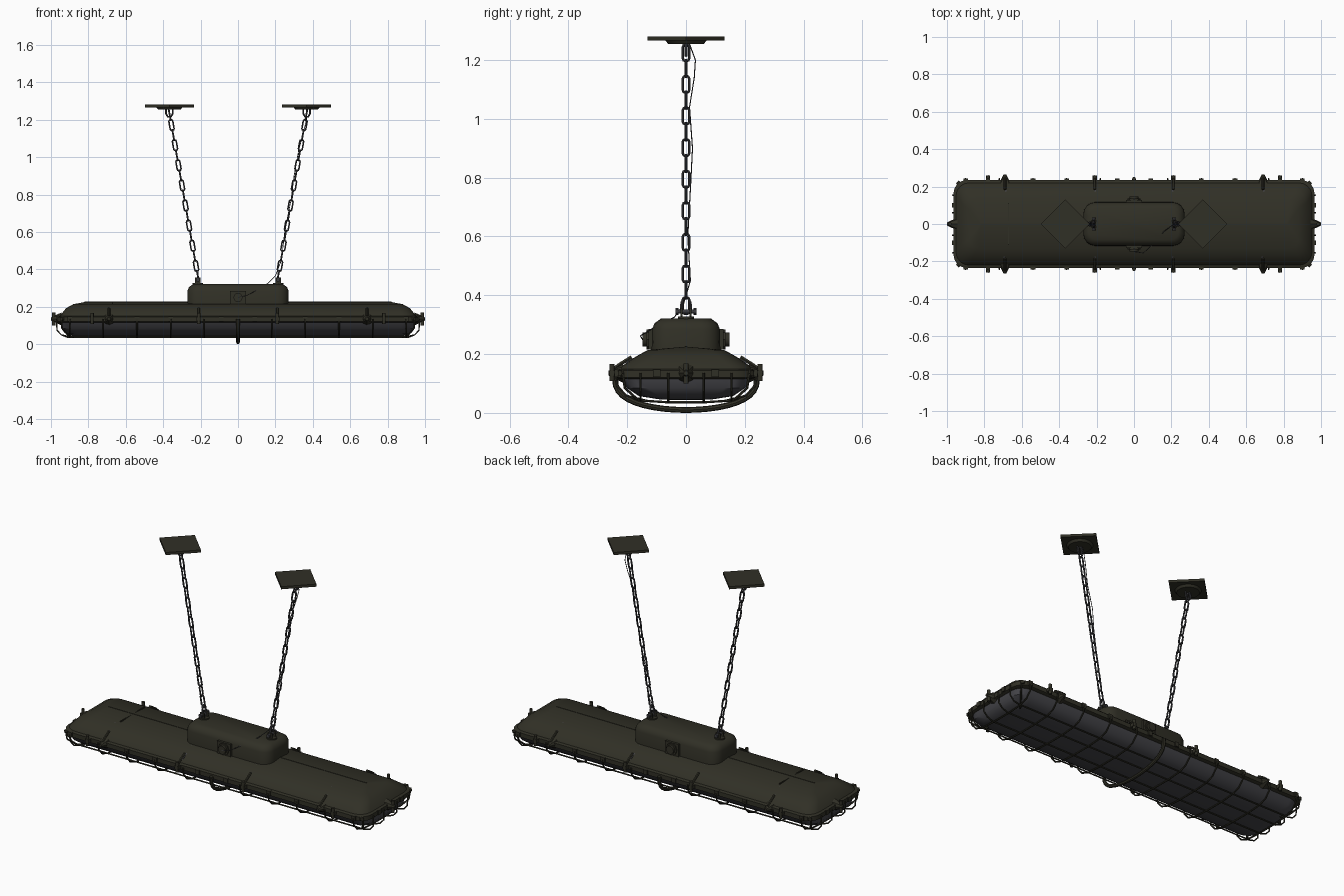
import bpy, bmesh, math
from mathutils import Vector, Quaternion, Matrix

if "Cube" in bpy.data.objects:
    bpy.data.objects.remove(bpy.data.objects["Cube"], do_unlink=True)


def material(name, color):
    m = bpy.data.materials.new(name)
    m.use_nodes = True
    m.diffuse_color = (*color, 1)
    bsdf = next(n for n in m.node_tree.nodes if n.type == 'BSDF_PRINCIPLED')
    bsdf.inputs["Base Color"].default_value = (*color, 1)
    return m


OLIVE = material("olive paint", (0.030, 0.029, 0.019))
GLASS = material("smoky glass", (0.060, 0.060, 0.068))
STEEL = material("dark steel", (0.045, 0.045, 0.050))


def add(name, mesh, mat, smooth=True):
    ob = bpy.data.objects.new(name, mesh)
    bpy.context.collection.objects.link(ob)
    if not mesh.materials:
        mesh.materials.append(mat)
    if smooth:
        bpy.ops.object.select_all(action='DESELECT')
        ob.select_set(True)
        bpy.context.view_layer.objects.active = ob
        bpy.ops.object.shade_smooth_by_angle(angle=math.radians(35))
    return ob


def from_bmesh(name, bm, mat, smooth=True):
    bmesh.ops.recalc_face_normals(bm, faces=bm.faces)
    mesh = bpy.data.meshes.new(name)
    bm.to_mesh(mesh)
    bm.free()
    return add(name, mesh, mat, smooth)


def loft(name, rings, mat, steps=4):
    """Stack rounded rectangles given as (half x, half y, corner, z)."""
    bm = bmesh.new()
    loops = []
    for hx, hy, c, z in rings:
        loop = []
        for q, (sx, sy) in enumerate([(1, 1), (-1, 1), (-1, -1), (1, -1)]):
            for k in range(steps + 1):
                a = (q + k / steps) * math.pi / 2
                loop.append(bm.verts.new((sx * (hx - c) + c * math.cos(a),
                                          sy * (hy - c) + c * math.sin(a), z)))
        loops.append(loop)
    for lo, hi in zip(loops, loops[1:]):
        for i in range(len(lo)):
            j = (i + 1) % len(lo)
            bm.faces.new((lo[i], lo[j], hi[j], hi[i]))
    bm.faces.new(loops[0])
    bm.faces.new(loops[-1])
    return from_bmesh(name, bm, mat)


def wire(name, points, radius, mat, closed=False, res=1):
    """Round wire swept through the points."""
    cu = bpy.data.curves.new(name, 'CURVE')
    cu.dimensions = '3D'
    cu.bevel_depth, cu.bevel_resolution, cu.use_fill_caps = radius, res, True
    sp = cu.splines.new('POLY')
    sp.points.add(len(points) - 1)
    for p, co in zip(sp.points, points):
        p.co = (*co, 1)
    sp.use_cyclic_u = closed
    tmp = bpy.data.objects.new(name, cu)
    bpy.context.collection.objects.link(tmp)
    mesh = bpy.data.meshes.new_from_object(tmp.evaluated_get(bpy.context.evaluated_depsgraph_get()))
    bpy.data.objects.remove(tmp, do_unlink=True)
    mesh.materials.clear()
    return add(name, mesh, mat)


def rod(name, a, b, r1, mat, r2=None, sides=12):
    """Cylinder or cone from a to b."""
    a, b = Vector(a), Vector(b)
    bm = bmesh.new()
    turn = (b - a).to_track_quat('Z', 'Y').to_matrix().to_4x4()
    bmesh.ops.create_cone(bm, cap_ends=True, segments=sides, radius1=r1,
                          radius2=r1 if r2 is None else r2, depth=(b - a).length,
                          matrix=Matrix.Translation((a + b) / 2) @ turn)
    return from_bmesh(name, bm, mat)


def box(name, center, size, mat, spin=0):
    bm = bmesh.new()
    bmesh.ops.create_cube(bm, size=1, matrix=Matrix.Translation(center)
                          @ Matrix.Rotation(spin, 4, 'Z') @ Matrix.Diagonal((*size, 1)))
    return from_bmesh(name, bm, mat, False)


# Body shell with a shallow ridge, rim and lens
loft("body_shell", [(.955, .222, .07, .145), (.945, .217, .07, .16), (.92, .17, .06, .192),
                    (.88, .13, .05, .214), (.82, .004, .002, .225)], OLIVE)
loft("rim", [(.955, .225, .07, .115), (.965, .235, .07, .12),
             (.965, .235, .07, .145), (.955, .225, .07, .15)], OLIVE)
loft("lens", [(.95, .22, .07, .125), (.946, .202, .07, .085), (.925, .16, .07, .057),
              (.88, .09, .06, .046), (.8, .02, .02, .043)], GLASS)
box("roof_seam", (-.67, 0, .221), (.006, .22, .006), OLIVE)
box("roof_ridge", (0, 0, .222), (1.64, .008, .01), OLIVE)

# Top gear housing
loft("gear_housing", [(.27, .117, .06, .205), (.27, .115, .06, .285),
                      (.262, .107, .055, .305), (.24, .085, .045, .321)], OLIVE)

# Cable glands on both long sides
for s in (1, -1):
    box("gland_base", (0, s * .118, .25), (.085, .02, .07), OLIVE)
    rod("gland_nut", (0, s * .12, .25), (0, s * .135, .25), .034, OLIVE, sides=8)
    rod("gland_barrel", (0, s * .13, .25), (0, s * .148, .25), .024, OLIVE)

# Guard cage: cross wires, lengthwise wires and end loops
half = [(.242, .135), (.236, .095), (.205, .06), (.155, .042), (.06, .036)]
section = half + [(-y, z) for y, z in reversed(half)]
for i in range(-5, 6):
    if i:
        wire("cage_cross_wire", [(i * .18, y, z) for y, z in section], .0045, OLIVE)
for y, z in ((.06, .036), (.155, .042)):
    run = [(.97, .135), (.968, .075), (.945, .05), (.91, z)]
    for s in (1, -1):
        path = [(x, s * y, h) for x, h in run] + [(-x, s * y, h) for x, h in reversed(run)]
        wire("cage_long_wire", path, .004, OLIVE)
for sx in (1, -1):
    for sy in (1, -1):
        wire("cage_corner_wire", [(sx * .945, sy * .215, .135), (sx * .94, sy * .208, .085),
                                  (sx * .91, sy * .17, .05), (sx * .88, sy * .13, .04)], .0045, OLIVE)

# Thick centre hoop
hoop = [(.242 * math.cos(a), .125 - .115 * math.sin(a) ** .7)
        for a in [math.pi * k / 20 for k in range(1, 20)]]
wire("centre_hoop", [(0, .242, .135)] + [(0, y, z) for y, z in hoop] + [(0, -.242, .135)],
     .010, OLIVE, res=2)

# Clamps along the rim
for sx in (1, -1):
    for sy in (1, -1):
        for x in (.21, .78):
            box("clamp_lug", (sx * x, sy * .242, .135), (.022, .036, .02), OLIVE)
            rod("clamp_bolt", (sx * x, sy * .252, .108), (sx * x, sy * .252, .167), .009, OLIVE)
        rod("clamp_wedge", (sx * .69, sy * .215, .135), (sx * .69, sy * .264, .135), .032, OLIVE, .008, 8)
        for x in (.21, .69):
            # Sloped strap and its thin gusset
            wire("clamp_strap", [(sx * x, sy * .185, .19), (sx * x, sy * .225, .165),
                                 (sx * x, sy * .245, .15)], .007, OLIVE)
            bm = bmesh.new()
            bm.faces.new([bm.verts.new((sx * x, sy * y, z)) for y, z in
                          ((.127, .215), (.218, .165), (.17, .18))])
            ob = from_bmesh("clamp_gusset", bm, GLASS, False)
            ob.modifiers.new("thickness", 'SOLIDIFY').thickness = .008
        rod("corner_bolt", (sx * .925, sy * .205, .135), (sx * .945, sy * .225, .135), .014, OLIVE, .01, 8)
        for x in (.09, .36, .54, .9):
            box("wire_bracket", (sx * x, sy * .236, .135), (.025, .014, .026), OLIVE)
    rod("end_wedge", (sx * .945, 0, .135), (sx, 0, .135), .034, OLIVE, .008, 8)
    rod("end_bolt", (sx * .985, 0, .1), (sx * .985, 0, .168), .009, OLIVE)
    for y in (.1, -.1):
        box("end_bracket", (sx * .965, y, .135), (.014, .025, .026), OLIVE)

# One chain link, reused along both chains
corner, hw, hl = .008, .0105, .0285
link_path = []
for q, (sx, sz) in enumerate([(1, 1), (-1, 1), (-1, -1), (1, -1)]):
    for k in range(3):
        a = (q + k / 2) * math.pi / 2
        link_path.append((sx * (hw - corner) + corner * math.cos(a), 0,
                          sz * (hl - corner) + corner * math.sin(a)))
first = wire("chain_link", link_path, .0048, STEEL, closed=True)
link_mesh = first.data
bpy.data.objects.remove(first, do_unlink=True)

for s in (1, -1):
    low, high = Vector((s * .215, 0, .365)), Vector((s * .365, 0, 1.225))
    tilt = (high - low).to_track_quat('Z', 'Y')
    for i in range(17):
        ob = add("chain_link", link_mesh, STEEL, False)
        ob.location = low.lerp(high, i / 16)
        up = high - low
        lean = Quaternion((0, 1, 0), math.atan2(up.x, up.z))
        ob.rotation_mode = 'QUATERNION'
        ob.rotation_quaternion = lean @ Quaternion((0, 0, 1), 0 if i % 2 else math.pi / 2)
    # Lower eye bracket with cross bolt
    rod("eye_base", (s * .215, 0, .315), (s * .215, 0, .328), .028, OLIVE)
    for y in (.016, -.016):
        box("eye_cheek", (s * .215, y, .338), (.028, .007, .036), OLIVE)
    rod("eye_bolt", (s * .215, -.036, .345), (s * .215, .036, .345), .007, STEEL)
    for y in (.03, -.03):
        rod("eye_nut", (s * .215, y - .005, .345), (s * .215, y + .005, .345), .012, STEEL, sides=6)
    wire("lower_shackle", [(s * .215, y, z) for y, z in
                           ((.017, .345), (.015, .375), (.006, .393), (-.006, .393),
                            (-.015, .375), (-.017, .345))], .005, STEEL)
    # Ceiling mount
    box("ceiling_plate", (s * .367, 0, 1.2735), (.186, .186, .015), OLIVE, math.pi / 4)
    rod("ceiling_boss", (s * .367, 0, 1.254), (s * .367, 0, 1.267), .06, OLIVE, .07, 24)
    wire("upper_hook", [(s * .367 + x, 0, z) for x, z in
                        ((.018, 1.26), (.018, 1.232), (.008, 1.215), (-.008, 1.215),
                         (-.018, 1.232), (-.018, 1.26))], .005, STEEL)

# Thin supply cable from the gland up beside one chain
wire("supply_cable", [(0, -.148, .25), (.05, -.155, .262), (.11, -.1, .295), (.16, -.04, .325),
                      (.2, -.01, .365), (.232, .015, .45), (.25, .006, .6), (.285, .016, .78),
                      (.3, .022, .9), (.325, .012, 1.04), (.352, .028, 1.14),
                      (.366, .032, 1.2), (.366, .012, 1.255)], .002, STEEL)
